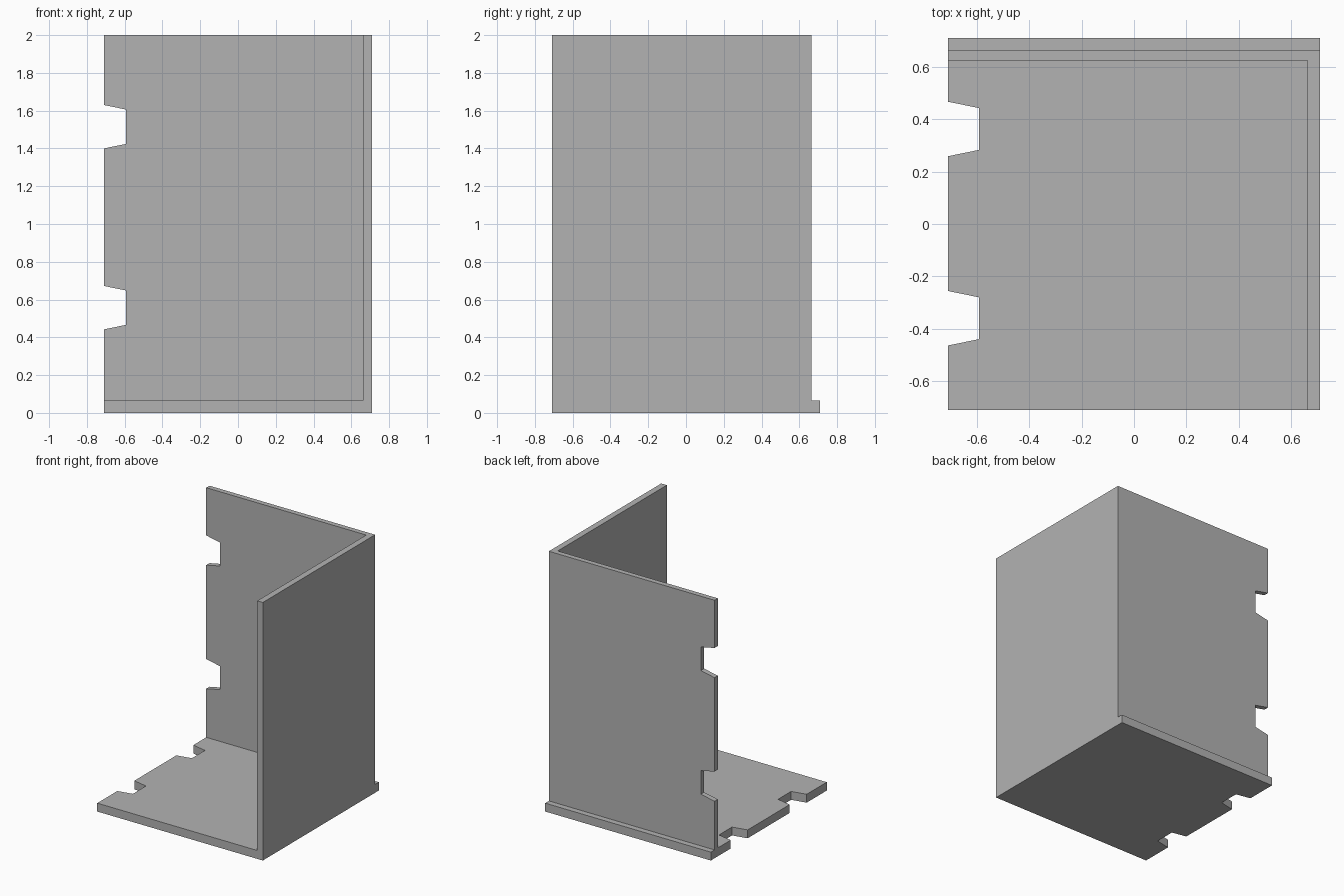
import bpy, bmesh
from mathutils import Vector

if "Cube" in bpy.data.objects:
    bpy.data.objects.remove(bpy.data.objects["Cube"])

grey = bpy.data.materials.new("grey")
grey.diffuse_color = (0.45, 0.45, 0.45, 1)
grey.use_nodes = True
grey.node_tree.nodes["Principled BSDF"].inputs["Base Color"].default_value = grey.diffuse_color

H = 0.71            # half width of the footprint
FLOOR = 0.065       # floor thickness
SINK = 0.03         # walls start inside the floor so the union is clean


def prism(name, profile, place, depth):
    """Extrude a closed 2D profile, mapped to 3D by place, along depth."""
    bm = bmesh.new()
    face = bm.faces.new([bm.verts.new(place(u, v)) for u, v in profile])
    ext = bmesh.ops.extrude_face_region(bm, geom=[face])
    moved = [g for g in ext["geom"] if isinstance(g, bmesh.types.BMVert)]
    bmesh.ops.translate(bm, verts=moved, vec=Vector(depth))
    bmesh.ops.recalc_face_normals(bm, faces=bm.faces)
    mesh = bpy.data.meshes.new(name)
    bm.to_mesh(mesh)
    bm.free()
    mesh.materials.append(grey)
    obj = bpy.data.objects.new(name, mesh)
    bpy.context.collection.objects.link(obj)
    return obj


def notched(lo, hi, centres, mouth, root):
    """Rectangle from lo to hi with tapered notches in its left edge."""
    pts = [(-H, lo)]
    for c in centres:
        pts += [(-H, c - mouth), (-0.593, c - root),
                (-0.593, c + root), (-H, c + mouth)]
    return pts + [(-H, hi), (H, hi), (H, lo)]


# Floor plate with two notches on the left
floor = prism("corner_panel", notched(-H, H, (-0.36, 0.363), 0.104, 0.08),
              lambda u, v: (u, v, 0), (0, 0, FLOOR))

# Back wall with two notches, set slightly in from the floor's rear edge
back = prism("back_wall", notched(SINK, 2, (0.557, 1.515), 0.115, 0.091),
             lambda u, v: (u, 0.625, v), (0, 0.04, 0))

# Plain right wall, flush with the floor's right and front edges
right = prism("right_wall", [(0.662, -H), (H, -H), (H, 0.665), (0.662, 0.665)],
              lambda u, v: (u, v, SINK), (0, 0, 2 - SINK))

# Join the three panels into one solid
bpy.context.view_layer.objects.active = floor
for wall in (back, right):
    mod = floor.modifiers.new("join", "BOOLEAN")
    mod.operation = "UNION"
    mod.solver = "EXACT"
    mod.object = wall
    bpy.ops.object.modifier_apply(modifier=mod.name)
    bpy.data.objects.remove(wall)
